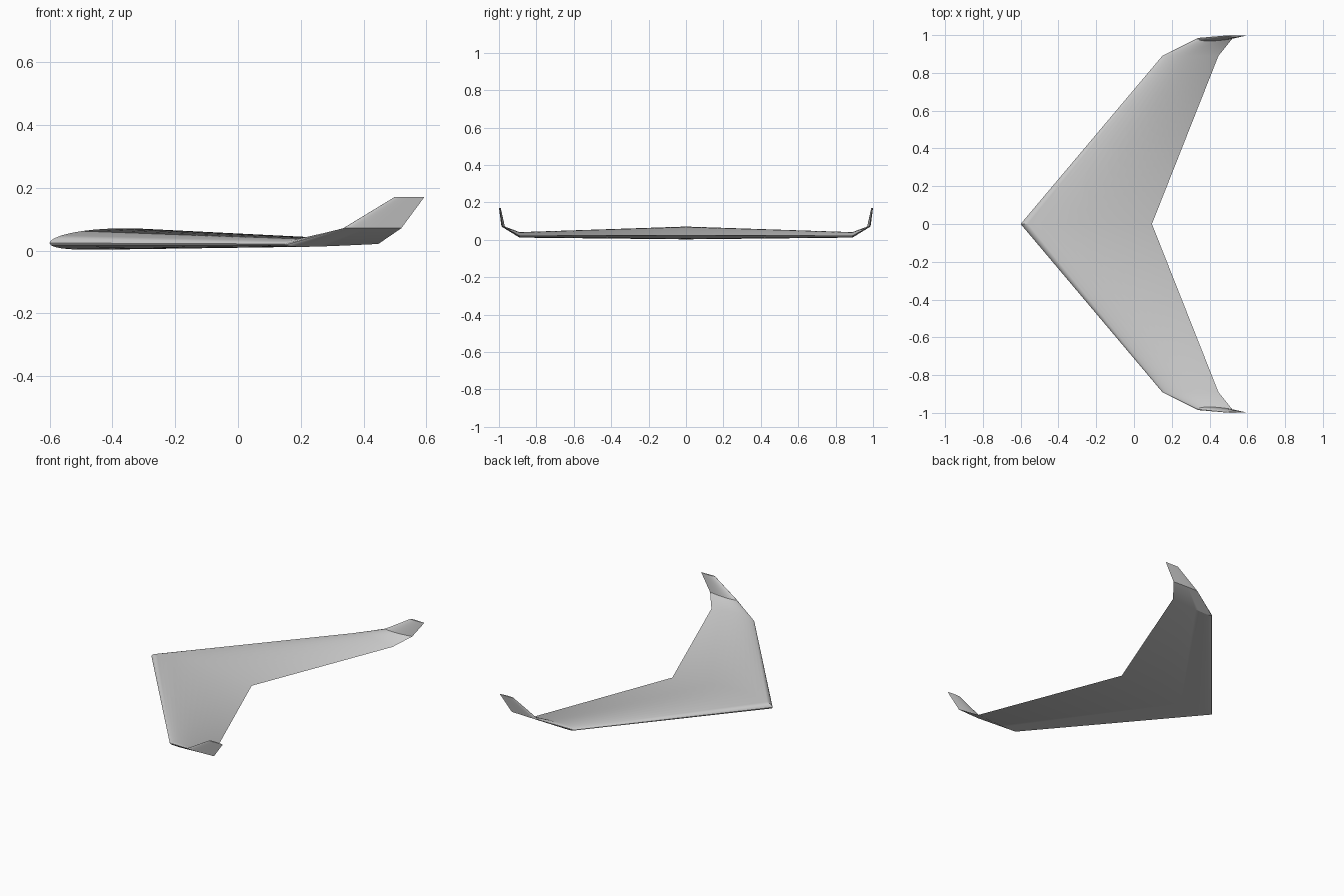
import bpy
import bmesh
import math
from mathutils import Vector

cube = bpy.data.objects.get("Cube")
if cube:
    bpy.data.objects.remove(cube)

grey = bpy.data.materials.new("light grey")
grey.use_nodes = True
grey.diffuse_color = (0.6, 0.6, 0.6, 1)
grey.node_tree.nodes["Principled BSDF"].inputs["Base Color"].default_value = (0.6, 0.6, 0.6, 1)

# Cambered airfoil settings: camber, camber position, thickness
CAMBER, PEAK, THICK, STEPS = 0.02, 0.4, 0.096, 20


def surface(u, side):
    """Height of the upper (side=1) or lower (side=-1) skin at chord fraction u."""
    half = 5 * THICK * (0.2969 * math.sqrt(u) - 0.126 * u - 0.3516 * u**2
                        + 0.2843 * u**3 - 0.1036 * u**4)
    if u < PEAK:
        mean = CAMBER / PEAK**2 * (2 * PEAK * u - u * u)
    else:
        mean = CAMBER / (1 - PEAK)**2 * (1 - 2 * PEAK + 2 * PEAK * u - u * u)
    return mean + side * half


def airfoil():
    """Closed loop: trailing edge, over the top to the nose, back underneath."""
    us = [(1 - math.cos(math.pi * i / STEPS)) / 2 for i in range(STEPS + 1)]
    upper = [(u, surface(u, 1)) for u in reversed(us)]
    lower = [(u, surface(u, -1)) for u in us[1:-1]]
    return upper + lower


# Wing stations: nose x, tail x, y, z, direction of the upper skin
stations = [
    (-0.6, 0.095, 0.0, 0.024, (0, 0, 1)),
    (0.15, 0.447, 0.89, 0.021, (0, 0, 1)),
    (0.335, 0.52, 0.981, 0.071, (0, -1, 0)),
    (0.498, 0.593, 0.997, 0.17, (0, -1, 0)),
]

# Half wing with its upturned winglet, lofted through the stations
bm = bmesh.new()
rings = []
for nose, tail, y, z, up in stations:
    chord = tail - nose
    rings.append([bm.verts.new(Vector((nose + u * chord, y, z)) + Vector(up) * h * chord)
                  for u, h in airfoil()])
for inner, outer in zip(rings, rings[1:]):
    for i in range(len(inner)):
        j = (i + 1) % len(inner)
        bm.faces.new((inner[i], inner[j], outer[j], outer[i]))
bm.faces.new(rings[-1])
bmesh.ops.recalc_face_normals(bm, faces=bm.faces)
# An open loft can be oriented inwards: make the top skin face up
top = max((f for f in bm.faces if abs(f.normal.z) > 0.9), key=lambda f: f.calc_center_median().z
          if f.calc_center_median().y < 0.6 else -1)
if top.normal.z < 0:
    bmesh.ops.reverse_faces(bm, faces=bm.faces)

mesh = bpy.data.meshes.new("flying_wing")
bm.to_mesh(mesh)
bm.free()
mesh.materials.append(grey)
wing = bpy.data.objects.new("flying_wing", mesh)
bpy.context.collection.objects.link(wing)

# Other half
bpy.context.view_layer.objects.active = wing
wing.select_set(True)
mirror = wing.modifiers.new("other half", 'MIRROR')
mirror.use_axis = (False, True, False)
mirror.merge_threshold = 0.0005
bpy.ops.object.modifier_apply(modifier=mirror.name)
bpy.ops.object.shade_smooth_by_angle(angle=math.radians(30))
